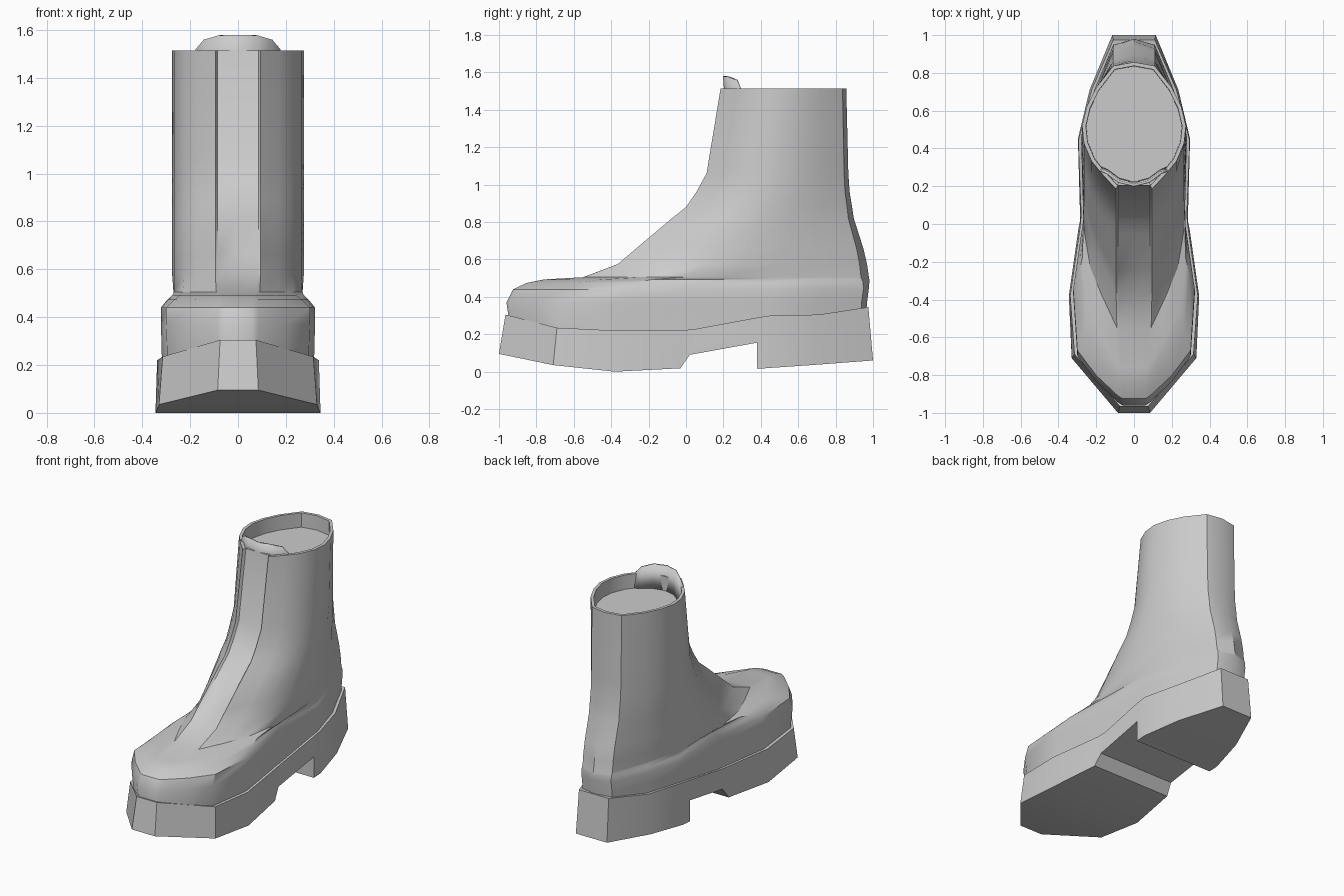
import bpy, bmesh, math

if "Cube" in bpy.data.objects:
    bpy.data.objects.remove(bpy.data.objects["Cube"])


def loft(name, rings, cap_start=True, cap_end=True, angle=35, closed=True):
    """Skin a list of equal-length point rings into one smooth-by-angle mesh."""
    bm = bmesh.new()
    vs = [[bm.verts.new(p) for p in r] for r in rings]
    n = len(rings[0])
    for a, b in zip(vs, vs[1:]):
        for i in range(n if closed else n - 1):
            j = (i + 1) % n
            bm.faces.new((a[i], a[j], b[j], b[i]))
    if cap_start:
        bm.faces.new(vs[0][::-1])
    if cap_end:
        bm.faces.new(vs[-1])
    bmesh.ops.recalc_face_normals(bm, faces=bm.faces)
    me = bpy.data.meshes.new(name)
    bm.to_mesh(me)
    bm.free()
    ob = bpy.data.objects.new(name, me)
    bpy.context.collection.objects.link(ob)
    bpy.ops.object.select_all(action='DESELECT')
    ob.select_set(True)
    bpy.context.view_layer.objects.active = ob
    bpy.ops.object.shade_smooth_by_angle(angle=math.radians(angle))
    return ob


# Sole and heel block: stations of top (y, z, half width), bottom (y, z, half width)
stations = [
    (-.965, .305, .075, -1.0, .095, .085),
    (-.69, .235, .315, -.71, .035, .33),
    (-.38, .22, .338, -.38, .0, .345),
    (-.01, .222, .285, -.03, .018, .295),
    (.05, .228, .28, .02, .09, .285),
    (.375, .288, .293, .38, .155, .295),
    (.385, .29, .293, .381, .015, .295),
    (.45, .30, .293, .45, .02, .297),
    (.71, .305, .225, .71, .038, .235),
    (.975, .345, .11, 1.0, .06, .115),
]
loft("sole", [[(-wt, yt, zt), (wt, yt, zt), (wb, yb, zb), (-wb, yb, zb)]
              for yt, zt, wt, yb, zb, wb in stations], angle=30)

# Upper: half outlines (fraction front to back, half width) for foot and shaft
FOOT = [(0, 0), (0, .06), (.008, .085), (.065, .2), (.135, .3), (.305, .322),
        (.5, .268), (.73, .28), (.86, .21), (.985, .11), (1, 0)]
SHAFT = [(0, 0), (0, .085), (0, .095), (.12, .17), (.22, .225), (.36, .265),
         (.5, .275), (.65, .25), (.8, .2), (.97, .11), (1, 0)]


def ring(z, yf, yb, k, s, groove=0.0, inset=0.0):
    half = []
    for i, ((tf, wf), (ts, ws)) in enumerate(zip(FOOT, SHAFT)):
        t = tf + (ts - tf) * k
        w = (wf + (ws - wf) * k) * (1 - (1 - s) * (1 - t))
        y = yf + (yb - yf) * t
        if i < 2:
            y += groove          # recessed tongue strip between the flaps
        half.append((w * (1 - inset / .275), y + inset * (1 - 2 * t), z))
    return half + [(-x, y, zz) for x, y, zz in half[-2:0:-1]]


# z, front y, back y, foot-to-shaft blend, forefoot scale, groove depth
levels = [
    (.20, -.935, .955, 0, .98, 0),
    (.37, -.96, .968, 0, 1, 0),
    (.44, -.925, .977, 0, 1, 0),
    (.475, -.85, .98, .2, .92, 0),
    (.493, -.76, .98, .5, .9, 0),
    (.505, -.55, .978, .85, .97, 0),
    (.575, -.365, .968, 1, 1, .0),
    (.66, -.265, .948, 1, 1, .02),
    (.82, -.075, .897, 1, 1, .02),
    (.88, .0, .888, 1, 1, .02),
    (.96, .055, .875, 1, 1, .02),
    (1.06, .11, .868, 1, 1, .02),
    (1.515, .185, .857, 1, 1, .02),
]
top = levels[-1]
rings = [ring(*l) for l in levels]
# rim, inner wall and the floor closing the opening
rings += [ring(*top, inset=.02), ring(1.42, *top[1:], inset=.022)]
loft("upper", rings)

# Tongue tip standing above the rim
half = [(0, .205, 1.58), (.08, .225, 1.578), (.14, .27, 1.56), (.175, .285, 1.52)]
edge = [(-x, y, z) for x, y, z in half[:0:-1]] + half
tongue = loft("tongue", [[(x, y + .012, 1.41) for x, y, z in edge], edge],
              cap_start=False, cap_end=False, closed=False)
solid = tongue.modifiers.new("thickness", 'SOLIDIFY')
solid.thickness = .014
solid.offset = 0
